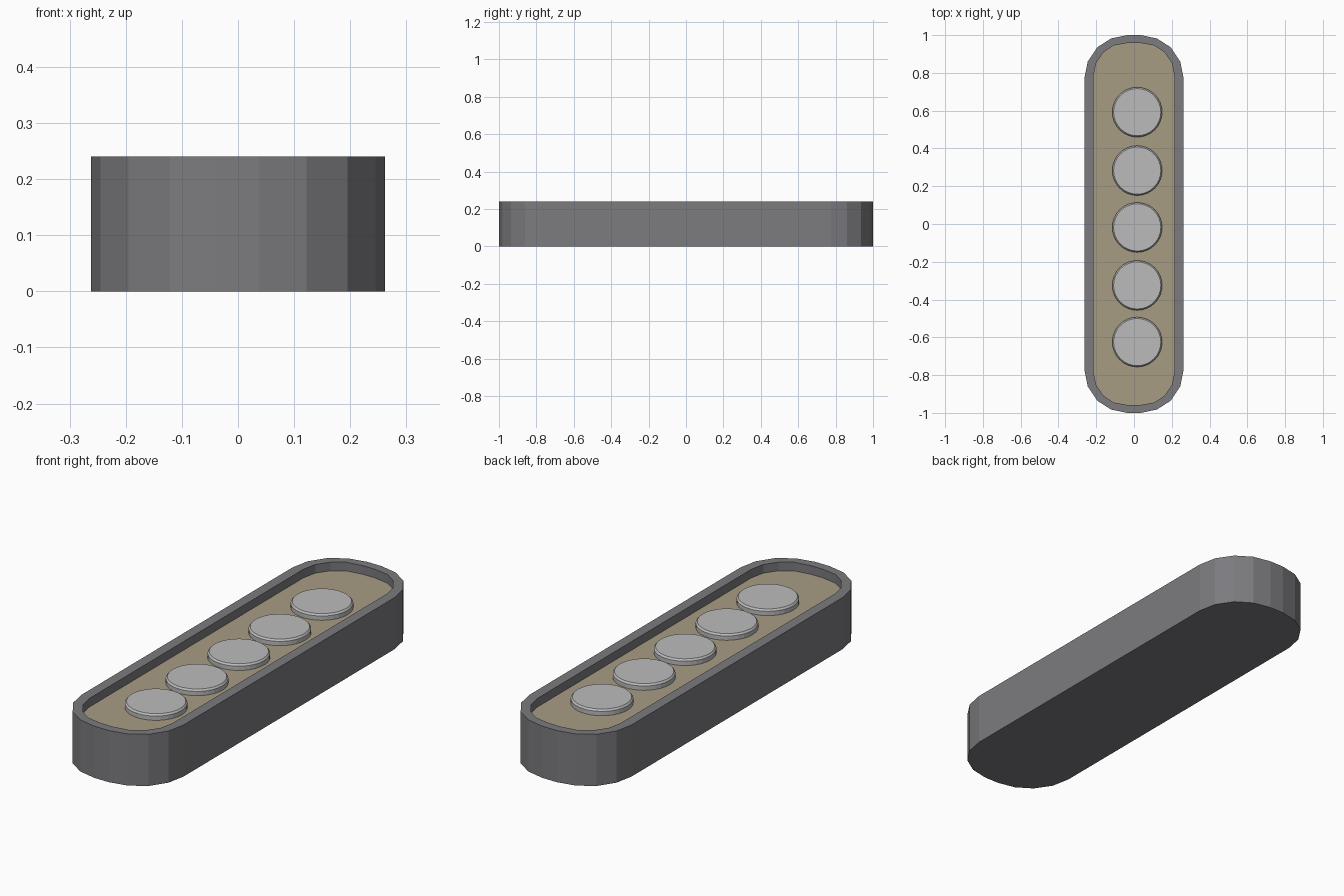
import bpy, bmesh, math

if "Cube" in bpy.data.objects:
    bpy.data.objects.remove(bpy.data.objects["Cube"])

def material(name, rgb):
    m = bpy.data.materials.new(name)
    m.diffuse_color = (*rgb, 1)
    m.use_nodes = True
    m.node_tree.nodes["Principled BSDF"].inputs["Base Color"].default_value = m.diffuse_color
    return m

grey = material("casing_grey", (0.2, 0.2, 0.215))
tan = material("panel_tan", (0.39, 0.335, 0.23))
silver = material("lens_silver", (0.5, 0.5, 0.5))

def make_object(name, bm, mat):
    bmesh.ops.recalc_face_normals(bm, faces=bm.faces)
    me = bpy.data.meshes.new(name)
    bm.to_mesh(me)
    bm.free()
    me.materials.append(mat)
    ob = bpy.data.objects.new(name, me)
    bpy.context.collection.objects.link(ob)
    return ob

def outline(quarter):
    # mirror a quarter profile into a closed loop
    half = quarter + [(-x, y) for x, y in reversed(quarter)]
    return half + [(-x, -y) for x, y in half]

OUTER = outline([(.262, .775), (.245, .86), (.195, .935), (.122, .982), (.037, 1.0)])
INNER = outline([(.214, .785), (.2, .853), (.161, .909), (.108, .945), (.034, .958)])
TOP, FLOOR = 0.24, 0.2

# casing: outer wall, rim and recess wall
bm = bmesh.new()
rings = [[bm.verts.new((x, y, z)) for x, y in pts]
         for pts, z in ((OUTER, 0), (OUTER, TOP), (INNER, TOP), (INNER, FLOOR))]
n = len(OUTER)
for a, b in zip(rings, rings[1:]):
    for i in range(n):
        j = (i + 1) % n
        bm.faces.new((a[i], a[j], b[j], b[i]))
bm.faces.new(rings[0])
make_object("casing", bm, grey)

# recessed panel
bm = bmesh.new()
face = bm.faces.new([bm.verts.new((x, y, FLOOR)) for x, y in INNER])
panel = make_object("panel", bm, tan)
if panel.data.polygons[0].normal.z < 0:
    panel.data.flip_normals()

# row of round lenses with a small bevelled edge
for k, y in enumerate((.592, .283, -.018, -.325, -.625)):
    bm = bmesh.new()
    N = 32
    loops = [[bm.verts.new((.017 + r * math.cos(2 * math.pi * i / N),
                            y + r * math.sin(2 * math.pi * i / N), z)) for i in range(N)]
             for r, z in ((.132, FLOOR), (.132, .22), (.125, .228))]
    for a, b in zip(loops, loops[1:]):
        for i in range(N):
            j = (i + 1) % N
            bm.faces.new((a[i], a[j], b[j], b[i]))
    bm.faces.new(loops[-1])
    make_object(f"lens_{k + 1}", bm, silver)
